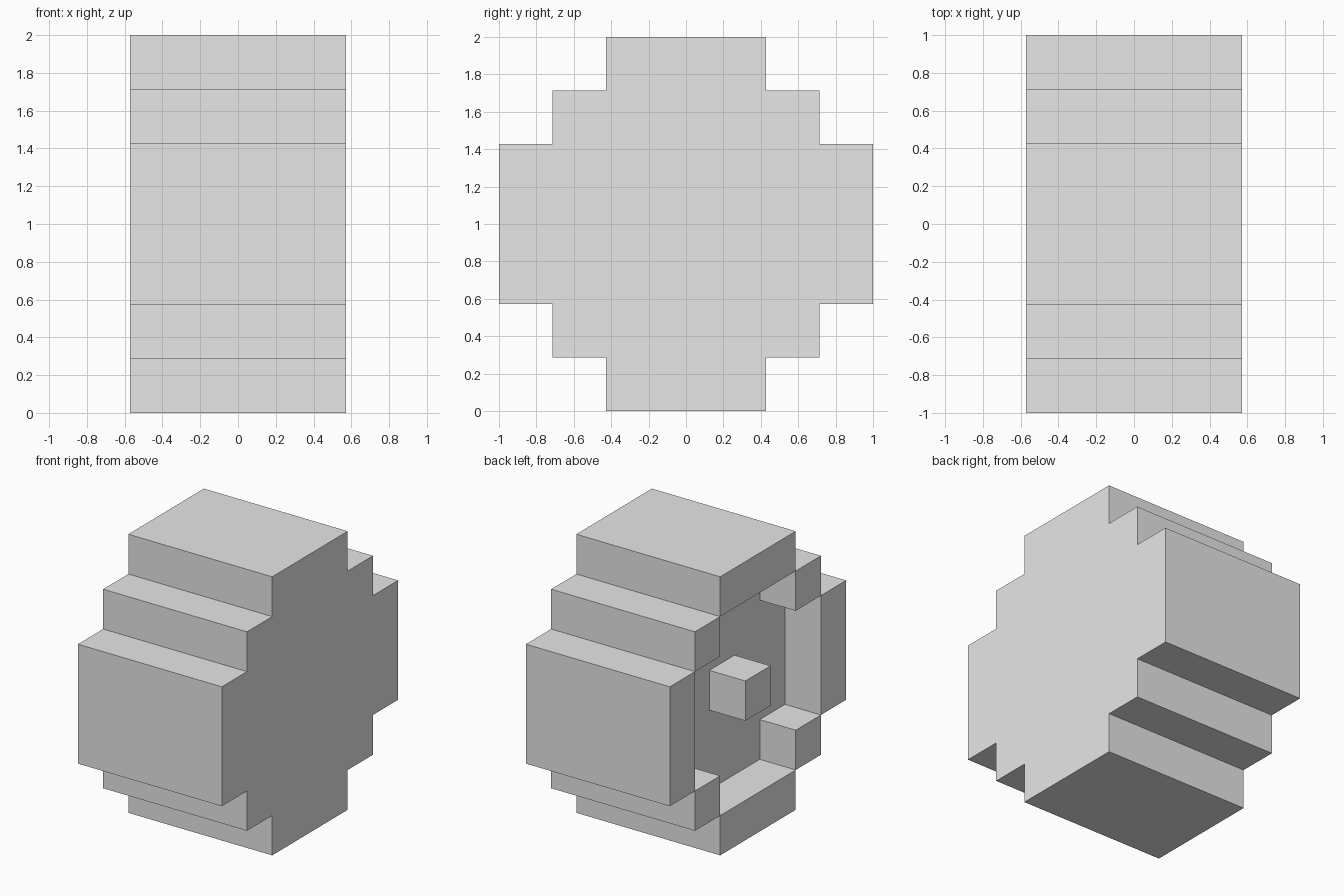
import bpy
import bmesh

cube = bpy.data.objects.get("Cube")
if cube:
    bpy.data.objects.remove(cube, do_unlink=True)

U = 2 / 7  # side of one block

grey = bpy.data.materials.new("plain_grey")
grey.use_nodes = True
colour = (0.8, 0.8, 0.8, 1)
grey.diffuse_color = colour
grey.node_tree.nodes["Principled BSDF"].inputs["Base Color"].default_value = colour


def stepped_prism(name, quarter, x0, x1):
    """Turn a quarter outline (y, z in blocks) four times and extrude it along x."""
    outline, points = [], quarter
    for _ in range(4):
        outline += points
        points = [(-z, y) for y, z in points]
    bm = bmesh.new()
    face = bm.faces.new([bm.verts.new((x0 * U, y * U, 1 + z * U)) for y, z in outline])
    side = bmesh.ops.extrude_face_region(bm, geom=[face])["geom"]
    moved = [v for v in side if isinstance(v, bmesh.types.BMVert)]
    bmesh.ops.translate(bm, verts=moved, vec=((x1 - x0) * U, 0, 0))
    bmesh.ops.recalc_face_normals(bm, faces=bm.faces)
    mesh = bpy.data.meshes.new(name)
    bm.to_mesh(mesh)
    bm.free()
    mesh.materials.append(grey)
    obj = bpy.data.objects.new(name, mesh)
    bpy.context.collection.objects.link(obj)
    return obj


# Stepped round body
body = stepped_prism("wheel_body", [(3.5, 1.5), (2.5, 1.5), (2.5, 2.5), (1.5, 2.5), (1.5, 3.5)], -2, 2)

# Recess one block deep, leaving a rim on the right side
cutter = stepped_prism("recess_cutter", [(2.5, 1.5), (1.5, 1.5), (1.5, 2.5)], -3, -1)
cutter.hide_render = True
cut = body.modifiers.new("recess", "BOOLEAN")
cut.operation = "DIFFERENCE"
cut.solver = "EXACT"
cut.object = cutter
bpy.context.view_layer.objects.active = body
bpy.ops.object.modifier_apply(modifier=cut.name)
bpy.data.objects.remove(cutter, do_unlink=True)

# Hub block standing in the recess, flush with the rim
stepped_prism("hub", [(0.5, 0.5)], -2, -1)
